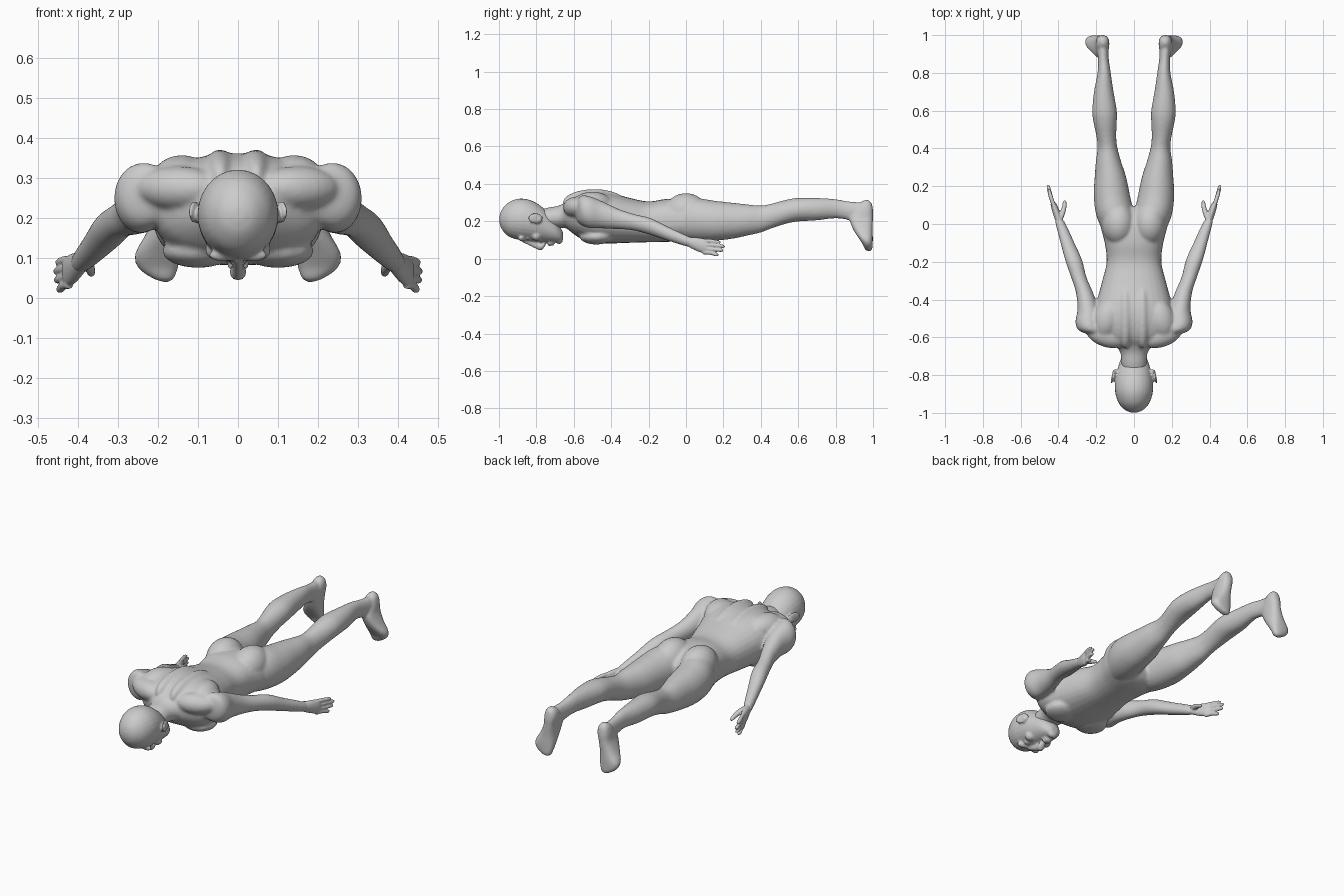
import bpy, bmesh, math
from mathutils import Vector, Matrix

skin = bpy.data.materials.new("plain_grey")
skin.diffuse_color = (0.6, 0.6, 0.6, 1)


def spline(rows, steps=4):
    """Catmull-Rom interpolation of rows of numbers."""
    out = []
    for i in range(len(rows) - 1):
        p0, p1 = rows[max(i - 1, 0)], rows[i]
        p2, p3 = rows[i + 1], rows[min(i + 2, len(rows) - 1)]
        for s in range(steps):
            t = s / steps
            out.append([0.5 * (2 * b + (c - a) * t + (2 * a - 5 * b + 4 * c - d) * t * t
                               + (3 * b - a - 3 * c + d) * t ** 3)
                        for a, b, c, d in zip(p0, p1, p2, p3)])
    return out + [list(rows[-1])]


def loft(bm, rows, axis="y", side=1, power=1.0, n=28):
    """Oval rings (x, y, z, half width, half depth) skinned along y or z."""
    rings = []
    for x, y, z, a, b in spline(rows):
        ring = []
        for k in range(n):
            c, s = math.cos(math.tau * k / n), math.sin(math.tau * k / n)
            u = max(a, .003) * math.copysign(abs(c) ** power, c)
            v = max(b, .003) * math.copysign(abs(s) ** power, s)
            co = (x + u, y, z + v) if axis == "y" else (x + u, y + v, z)
            ring.append(bm.verts.new((co[0] * side, co[1], co[2])))
        rings.append(ring)
    for r0, r1 in zip(rings, rings[1:]):
        for k in range(n):
            bm.faces.new((r0[k], r0[(k + 1) % n], r1[(k + 1) % n], r1[k]))
    bm.faces.new(rings[0])
    bm.faces.new(rings[-1])


def ball(bm, centre, radii, side=1, turn=0.0, axis="Z"):
    """Stretched sphere for a muscle or small feature."""
    c = Vector((centre[0] * side, centre[1], centre[2]))
    m = (Matrix.Translation(c) @ Matrix.Rotation(turn * side, 4, axis)
         @ Matrix.Diagonal((*radii, 1)))
    bmesh.ops.create_uvsphere(bm, u_segments=24, v_segments=14, radius=1, matrix=m)


def finish(bm, name, voxel, smooth):
    """Fuse the overlapping forms into one smooth skin."""
    bmesh.ops.recalc_face_normals(bm, faces=bm.faces)
    mesh = bpy.data.meshes.new(name)
    bm.to_mesh(mesh)
    bm.free()
    mesh.materials.append(skin)
    mesh.shade_smooth()
    ob = bpy.data.objects.new(name, mesh)
    bpy.context.collection.objects.link(ob)
    r = ob.modifiers.new("fuse", "REMESH")
    r.mode, r.voxel_size, r.use_smooth_shade = "VOXEL", voxel, True
    s = ob.modifiers.new("soften", "SMOOTH")
    s.factor, s.iterations = 0.5, smooth


# Body: torso and neck
body = bmesh.new()
loft(body, [(0, -.67, .235, .06, .04), (0, -.62, .235, .15, .088), (0, -.57, .23, .205, .118),
            (0, -.5, .224, .215, .138), (0, -.42, .219, .2, .138), (0, -.3, .205, .168, .12),
            (0, -.2, .197, .145, .109), (0, -.1, .205, .155, .115), (0, 0, .205, .178, .11),
            (0, .06, .2, .15, .085), (0, .09, .2, .08, .05)], power=.85)
loft(body, [(0, -.8, .205, .055, .05), (0, -.74, .215, .066, .058), (0, -.68, .224, .073, .06),
            (0, -.62, .238, .11, .075), (0, -.56, .25, .12, .07)])

for side in (1, -1):
    # Back, chest and seat muscles
    ball(body, (.045, -.49, .3), (.045, .17, .072), side)
    ball(body, (.14, -.5, .29), (.075, .11, .068), side, .3)
    ball(body, (.15, -.59, .275), (.11, .06, .055), side, .35)
    ball(body, (.1, -.48, .118), (.09, .09, .042), side)
    ball(body, (.082, .0, .25), (.088, .115, .1), side)

    # Leg
    loft(body, [(.085, -.08, .2, .06, .08), (.1, .04, .21, .098, .112), (.117, .15, .203, .096, .107),
                (.125, .25, .203, .083, .096), (.135, .33, .207, .067, .083),
                (.14, .4, .212, .053, .072), (.146, .46, .229, .052, .066),
                (.153, .54, .252, .062, .064), (.156, .6, .262, .065, .063),
                (.16, .7, .265, .052, .06), (.158, .8, .267, .035, .051),
                (.162, .87, .256, .029, .05), (.165, .92, .25, .03, .053),
                (.165, .955, .25, .03, .045)], side=side)

    # Foot hanging down, sole facing back
    loft(body, [(.165, .965, .313, .012, .012), (.165, .96, .295, .028, .033),
                (.166, .953, .26, .036, .047), (.172, .938, .215, .036, .062),
                (.186, .945, .16, .045, .053), (.201, .961, .11, .057, .038),
                (.2, .972, .075, .05, .026), (.187, .976, .05, .028, .02),
                (.18, .978, .04, .01, .008)], "z", side, .8)

    # Shoulder and arm
    loft(body, [(.19, -.59, .26, .03, .04), (.225, -.565, .26, .066, .075),
                (.243, -.52, .25, .067, .085), (.243, -.45, .235, .056, .073),
                (.263, -.36, .212, .045, .054), (.293, -.28, .195, .041, .044),
                (.32, -.19, .172, .045, .045), (.352, -.1, .135, .037, .038),
                (.388, 0, .096, .027, .03), (.4, .03, .087, .018, .025)], side=side)
finish(body, "body", .008, 5)

# Head: skull and jaw
head = bmesh.new()
loft(head, [(0, -.998, .21, .015, .015), (0, -.985, .21, .047, .052), (0, -.95, .21, .08, .09),
            (0, -.9, .211, .098, .109), (0, -.85, .207, .101, .111), (0, -.8, .194, .095, .104),
            (0, -.75, .174, .082, .086), (0, -.7, .147, .064, .06), (0, -.672, .128, .043, .04),
            (0, -.658, .122, .02, .02)])
# Nose, lips and chin
loft(head, [(0, -.875, .1, .01, .012), (0, -.84, .09, .013, .018), (0, -.8, .074, .015, .022),
            (0, -.776, .064, .021, .02), (0, -.758, .075, .018, .014), (0, -.75, .085, .008, .008)])
ball(head, (0, -.731, .083), (.029, .009, .017))
ball(head, (0, -.714, .084), (.025, .009, .016))
ball(head, (0, -.678, .1), (.03, .02, .022))
for side in (1, -1):
    # Brow, eye, cheekbone and ear
    ball(head, (.037, -.877, .108), (.037, .016, .016), side, -.2)
    ball(head, (.037, -.845, .112), (.02, .014, .014), side)
    ball(head, (.055, -.8, .122), (.027, .026, .026), side)
    ball(head, (.108, -.805, .215), (.009, .041, .029), side, .3)
    ball(head, (.1, -.79, .208), (.015, .02, .018), side)
finish(head, "head", .006, 3)

# Hands: palm, four fingers and thumb
for side, name in ((1, "hand_right"), (-1, "hand_left")):
    hand = bmesh.new()
    loft(hand, [(.385, -.01, .099, .02, .023), (.398, .025, .086, .021, .029),
                (.412, .065, .075, .02, .037), (.424, .1, .067, .017, .039),
                (.429, .118, .062, .01, .034)], side=side)
    for base, tip, end in ((.096, .088, .185), (.075, .066, .208), (.053, .044, .2), (.034, .021, .175)):
        x = .43 + (end - .11) * .22
        loft(hand, [(.422, .09, base, .011, .011), (.436, .13, base - .002, .0115, .011),
                    (x, end - .02, tip + .002, .0105, .0095), (x + .002, end - .005, tip, .007, .007),
                    (x + .003, end, tip, .002, .002)], side=side, n=14)
    loft(hand, [(.392, .02, .095, .014, .016), (.378, .06, .085, .014, .016),
                (.37, .09, .073, .0125, .013), (.367, .118, .062, .009, .009),
                (.366, .126, .06, .003, .003)], side=side, n=14)
    finish(hand, name, .004, 2)
